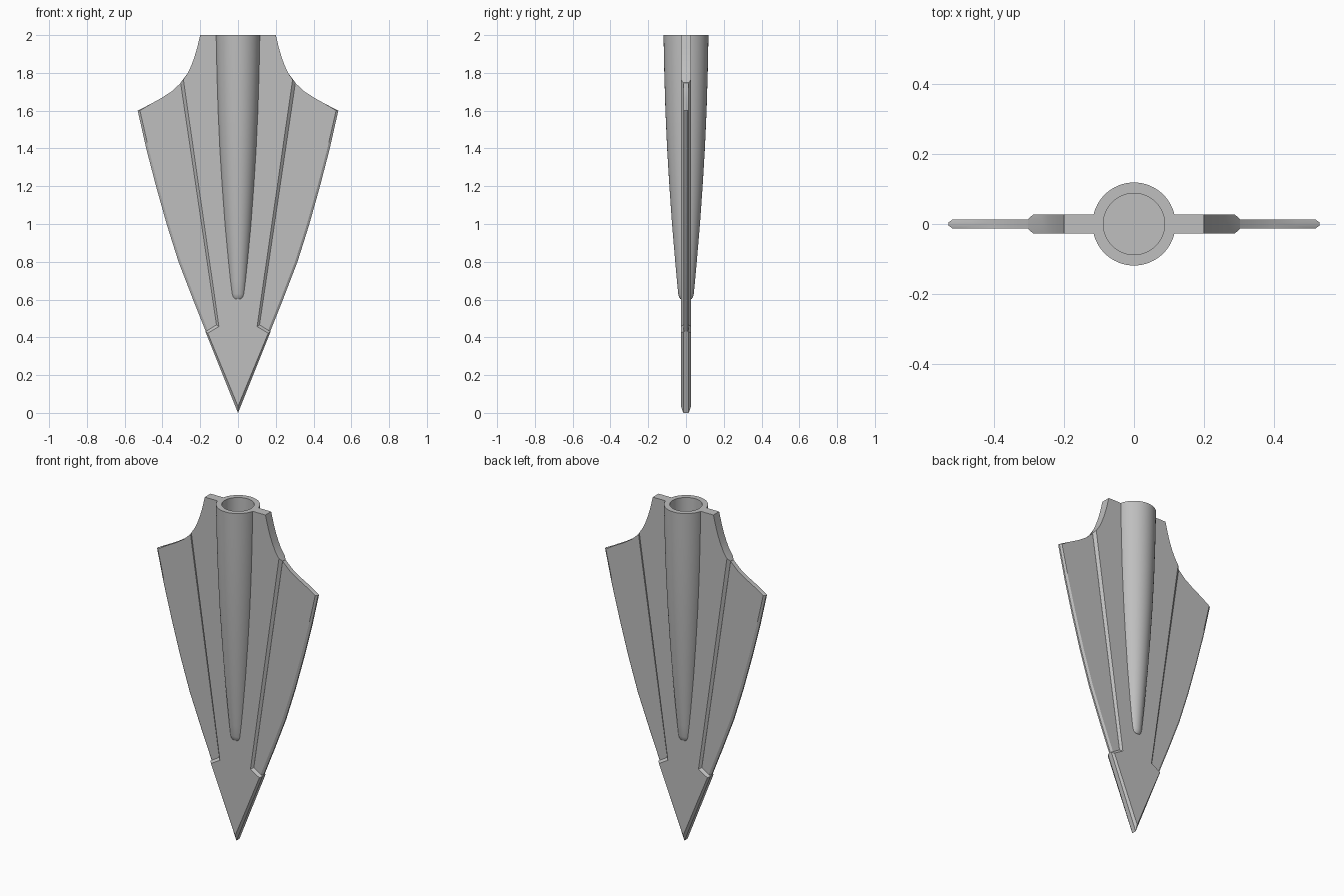
import bpy, bmesh, math

if "Cube" in bpy.data.objects:
    bpy.data.objects.remove(bpy.data.objects["Cube"])

GREY = (0.52, 0.52, 0.52, 1)
metal = bpy.data.materials.new("grey metal")
metal.use_nodes = True
metal.diffuse_color = GREY
metal.node_tree.nodes["Principled BSDF"].inputs["Base Color"].default_value = GREY


def loft(name, rings, closed_caps=True):
    """Solid through matching rings of points."""
    bm = bmesh.new()
    loops = [[bm.verts.new(p) for p in ring] for ring in rings]
    for a, b in zip(loops, loops[1:]):
        for i in range(len(a)):
            j = (i + 1) % len(a)
            bm.faces.new((a[i], a[j], b[j], b[i]))
    bm.faces.new(loops[0])
    bm.faces.new(loops[-1])
    bmesh.ops.recalc_face_normals(bm, faces=bm.faces)
    mesh = bpy.data.meshes.new(name)
    bm.to_mesh(mesh)
    bm.free()
    mesh.materials.append(metal)
    obj = bpy.data.objects.new(name, mesh)
    bpy.context.collection.objects.link(obj)
    return obj


def plate(name, inner, full, half, rim):
    """Flat plate with chamfered edges: inner outline on the faces, full outline at the rim."""
    layers = ((inner, -half), (full, -rim), (full, rim), (inner, half))
    return loft(name, [[(x, y, z) for x, z in pts] for pts, y in layers])


def lathe(name, profile, sides=64):
    angles = [2 * math.pi * i / sides for i in range(sides)]
    return loft(name, [[(r * math.cos(a), r * math.sin(a), z) for a in angles]
                       for z, r in profile])


def both_sides(half):
    """Mirror a half outline, which starts at the tip on the centre line."""
    return half + [(-x, z) for x, z in reversed(half[1:])]


# Thick centre rib with the arrow-shaped tip
neck = [(0.265, 1.8), (0.247, 1.84), (0.232, 1.88), (0.217, 1.93), (0.2, 2.0)]
core_full = [(0, 0), (0.172, 0.43), (0.114, 0.466), (0.304, 1.748)] + neck
core_face = [(0, 0.035), (0.16, 0.422), (0.101, 0.457), (0.289, 1.764)] + neck
blade = plate("spear_head", both_sides(core_face), both_sides(core_full), 0.027, 0.014)

# Thin side wings, with the inner edge buried in the rib
edge = [(0.168, 0.425), (0.24, 0.605), (0.315, 0.8), (0.378, 1.0),
        (0.434, 1.2), (0.486, 1.4), (0.531, 1.6)]
shoulder = [(0.465, 1.634), (0.405, 1.667), (0.35, 1.703), (0.304, 1.746),
            (0.2, 1.7), (0.07, 0.44)]
parts = []
for side, name in ((1, "left_wing"), (-1, "right_wing")):
    full = [(side * x, z) for x, z in edge + shoulder]
    face = [(side * (x - 0.012), z + 0.003 * (z < 1.6)) for x, z in edge]
    face += [(side * x, z) for x, z in shoulder]
    parts.append(plate(name, face, full, 0.0135, 0.005))

# Tapered socket with a rounded lower end
parts.append(lathe("socket", [
    (0.6, 0.024), (0.604, 0.031), (0.613, 0.037), (0.63, 0.041), (0.7, 0.048),
    (0.8, 0.057), (1.0, 0.074), (1.2, 0.088), (1.4, 0.1), (1.6, 0.109),
    (1.8, 0.115), (2.0, 0.119)]))

# Shaft hole
hole = lathe("shaft_hole_cutter", [(1.4, 0.088), (2.1, 0.088)])

# Join the parts, then bore the hole
bpy.context.view_layer.objects.active = blade
for tool, op in [(p, 'UNION') for p in parts] + [(hole, 'DIFFERENCE')]:
    mod = blade.modifiers.new(tool.name, 'BOOLEAN')
    mod.operation = op
    mod.solver = 'EXACT'
    mod.object = tool
    bpy.ops.object.modifier_apply(modifier=mod.name)
    bpy.data.objects.remove(tool)

bpy.ops.object.select_all(action='DESELECT')
blade.select_set(True)
bpy.ops.object.shade_smooth_by_angle(angle=math.radians(25))
